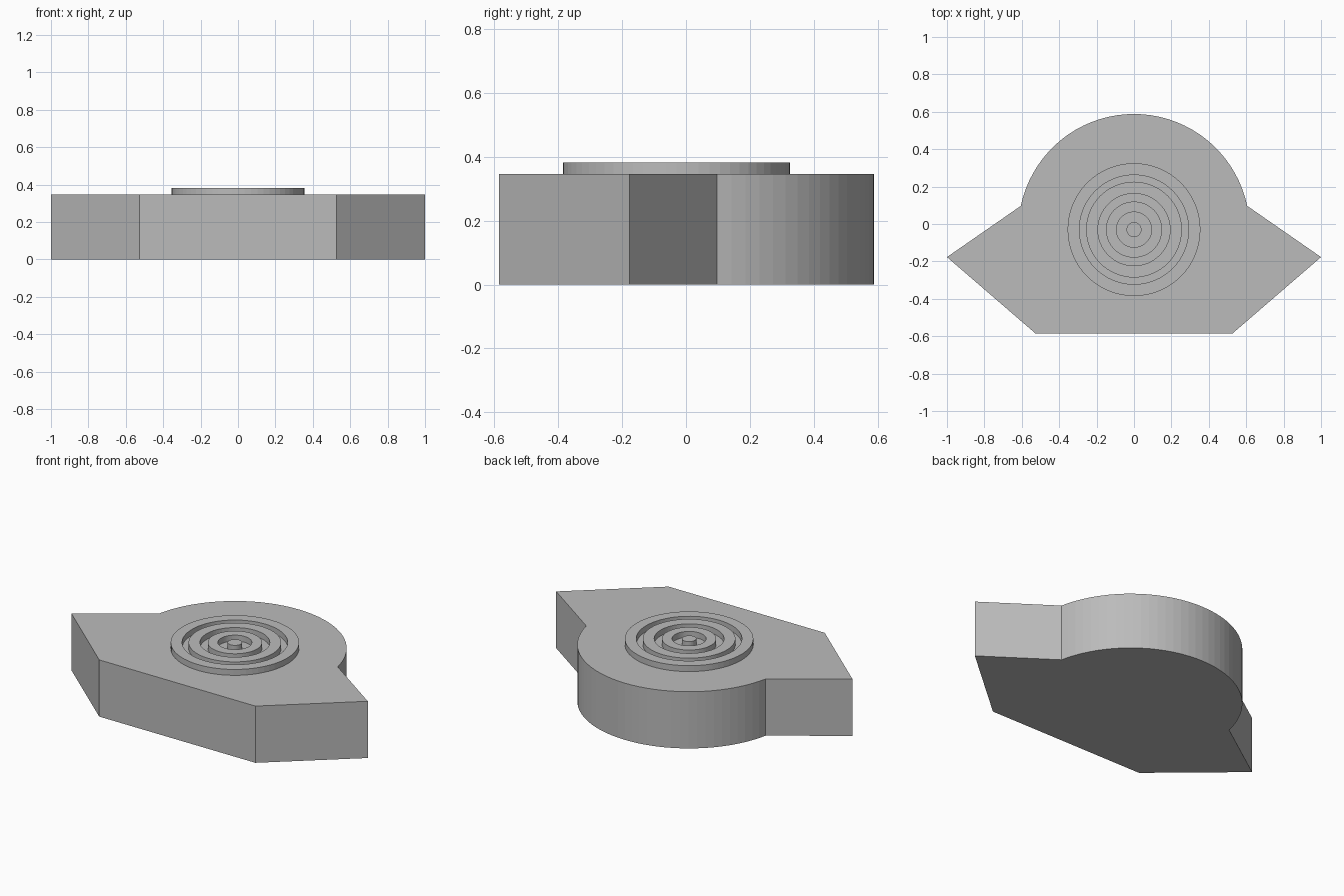
import bpy, bmesh
from math import sin, cos, pi, atan2, hypot

if "Cube" in bpy.data.objects:
    bpy.data.objects.remove(bpy.data.objects["Cube"])

CY = -0.03            # centre shared by the round back and the rings
TOP, RIM = 0.346, 0.382

grey = bpy.data.materials.new("plain grey")
grey.diffuse_color = (0.5, 0.5, 0.5, 1)
grey.use_nodes = True
grey.node_tree.nodes["Principled BSDF"].inputs["Base Color"].default_value = grey.diffuse_color


def finish(bm, name):
    bmesh.ops.recalc_face_normals(bm, faces=bm.faces)
    me = bpy.data.meshes.new(name)
    bm.to_mesh(me)
    bm.free()
    me.materials.append(grey)
    ob = bpy.data.objects.new(name, me)
    bpy.context.collection.objects.link(ob)
    return ob


def prism(name, outline, z0, z1):
    bm = bmesh.new()
    face = bm.faces.new([bm.verts.new((x, y, z0)) for x, y in outline])
    ext = bmesh.ops.extrude_face_region(bm, geom=[face])
    verts = [v for v in ext["geom"] if isinstance(v, bmesh.types.BMVert)]
    bmesh.ops.translate(bm, verts=verts, vec=(0, 0, z1 - z0))
    return finish(bm, name)


def circle(r, n=64):
    return [(r * cos(2 * pi * i / n), CY + r * sin(2 * pi * i / n)) for i in range(n)]


def ring(name, r_in, r_out, z0, z1):
    bm = bmesh.new()
    loops = [[bm.verts.new((x, y, z)) for x, y in circle(r)]
             for r, z in ((r_in, z0), (r_out, z0), (r_out, z1), (r_in, z1))]
    n = len(loops[0])
    for k in range(4):
        a, b = loops[k], loops[(k + 1) % 4]
        for i in range(n):
            j = (i + 1) % n
            bm.faces.new((a[i], a[j], b[j], b[i]))
    return finish(bm, name)


# body: pointed sides, flat front, round back
sx, sy = 0.605, 0.097
start, radius = atan2(sy - CY, sx), hypot(sx, sy - CY)
steps = 36
arc = [(radius * cos(a), CY + radius * sin(a))
       for a in (start + (pi - 2 * start) * i / steps for i in range(steps + 1))]
prism("body", [(-0.527, -0.585), (0.527, -0.585), (1, -0.177)] + arc + [(-1, -0.177)], 0, TOP)

# raised concentric rings and the centre peg
for name, r_in, r_out in (("outer_ring", 0.292, 0.355),
                          ("middle_ring", 0.193, 0.256),
                          ("inner_ring", 0.094, 0.15)):
    ring(name, r_in, r_out, TOP, RIM)
prism("centre_peg", circle(0.04), TOP, RIM)
